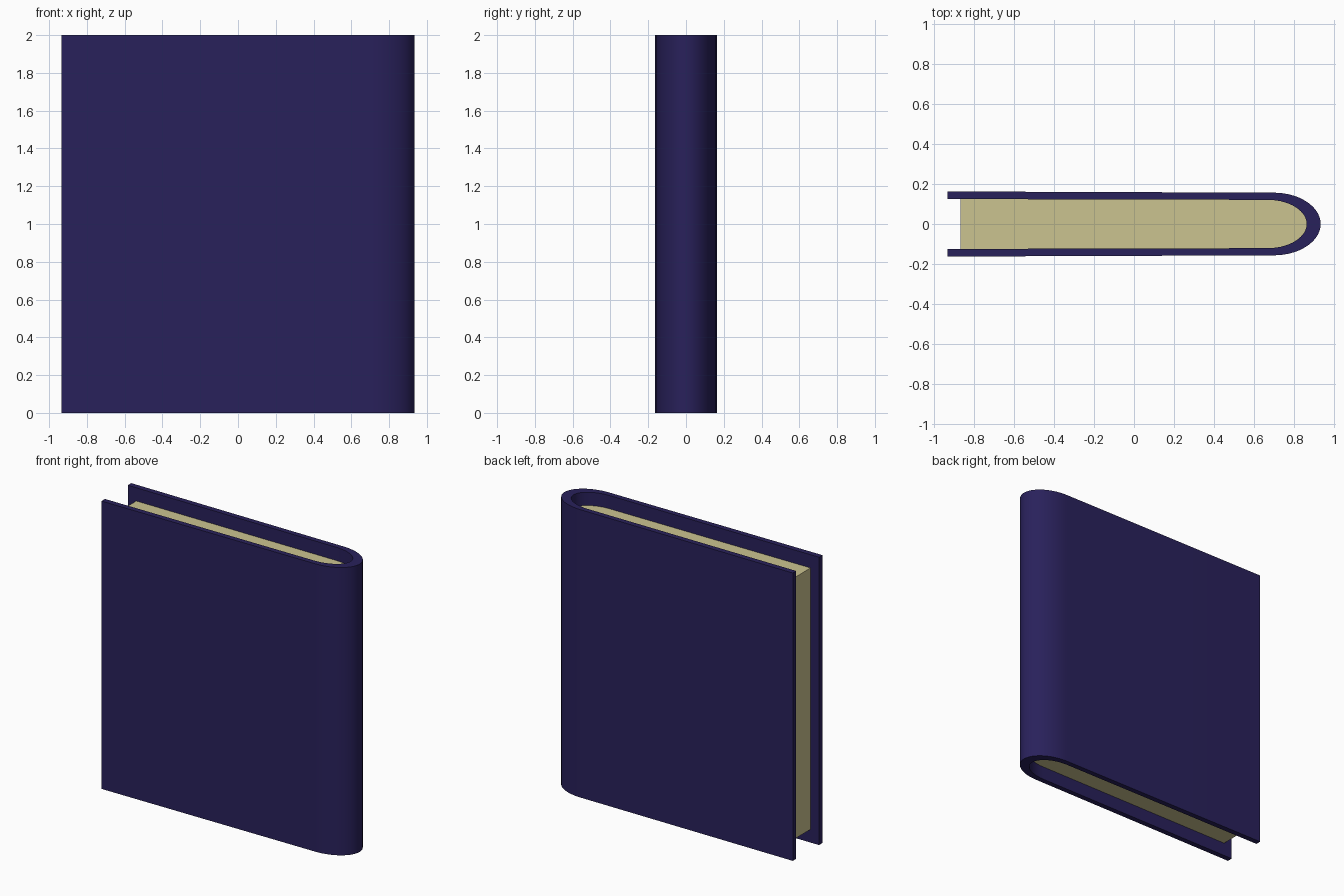
import bpy, bmesh, math

if "Cube" in bpy.data.objects:
    bpy.data.objects.remove(bpy.data.objects["Cube"])


def material(name, color):
    m = bpy.data.materials.new(name)
    m.diffuse_color = (*color, 1)
    m.use_nodes = True
    m.node_tree.nodes["Principled BSDF"].inputs["Base Color"].default_value = m.diffuse_color
    return m


def u_profile(x_left, y_left, x_bend, y_bend, x_tip, segs=28):
    """U-shaped outline: straight side, elliptical spine, straight side."""
    pts = [(x_left, -y_left)]
    for i in range(segs + 1):
        a = -math.pi / 2 + math.pi * i / segs
        pts.append((x_bend + (x_tip - x_bend) * math.cos(a), y_bend * math.sin(a)))
    return pts + [(x_left, y_left)]


def finish(name, bm, mat):
    bmesh.ops.recalc_face_normals(bm, faces=bm.faces)
    mesh = bpy.data.meshes.new(name)
    bm.to_mesh(mesh)
    bm.free()
    ob = bpy.data.objects.new(name, mesh)
    bpy.context.collection.objects.link(ob)
    mesh.materials.append(mat)
    bpy.ops.object.select_all(action='DESELECT')
    ob.select_set(True)
    bpy.context.view_layer.objects.active = ob
    bpy.ops.object.shade_smooth_by_angle(angle=math.radians(30))
    return ob


HEIGHT, MARGIN = 2.0, 0.092

# Cover: band between the outer and inner outlines, extruded upward
outer = u_profile(-0.935, 0.163, 0.70, 0.157, 0.935)
inner = u_profile(-0.935, 0.125, 0.67, 0.121, 0.865)
bm = bmesh.new()
vo = [bm.verts.new((x, y, 0)) for x, y in outer]
vi = [bm.verts.new((x, y, 0)) for x, y in inner]
for k in range(len(vo) - 1):
    bm.faces.new((vo[k], vo[k + 1], vi[k + 1], vi[k]))
ext = bmesh.ops.extrude_face_region(bm, geom=bm.faces[:])
bmesh.ops.translate(bm, vec=(0, 0, HEIGHT),
                    verts=[g for g in ext["geom"] if isinstance(g, bmesh.types.BMVert)])
finish("cover", bm, material("cover_navy", (0.022, 0.015, 0.105)))

# Page block: fills the inside of the cover, set back from its edges
bm = bmesh.new()
page = u_profile(-0.87, 0.125, 0.67, 0.121, 0.865)
face = bm.faces.new([bm.verts.new((x, y, MARGIN)) for x, y in page])
ext = bmesh.ops.extrude_face_region(bm, geom=[face])
bmesh.ops.translate(bm, vec=(0, 0, HEIGHT - 2 * MARGIN),
                    verts=[g for g in ext["geom"] if isinstance(g, bmesh.types.BMVert)])
finish("pages", bm, material("page_cream", (0.60, 0.55, 0.28)))
